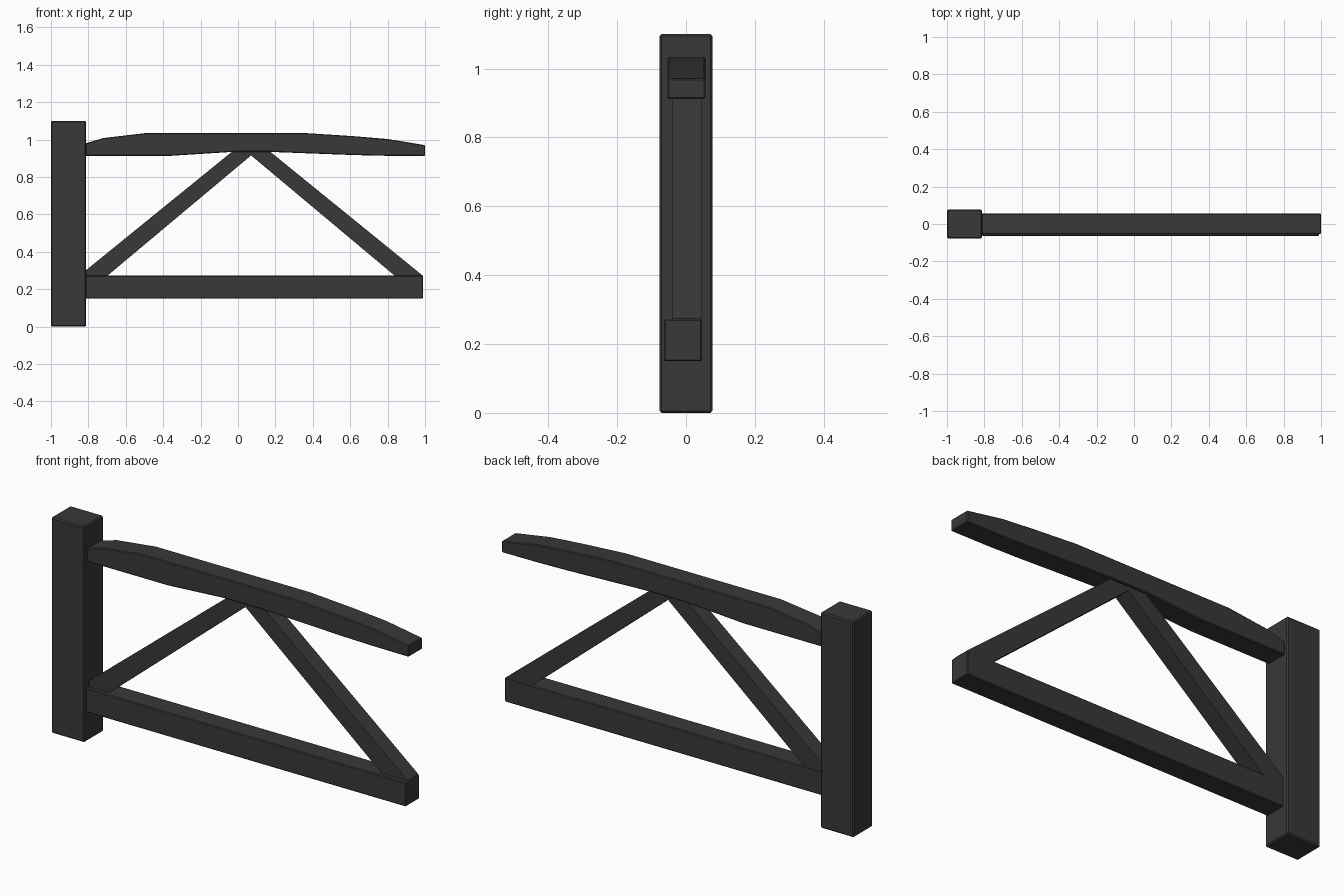
import bpy, bmesh

if "Cube" in bpy.data.objects:
    bpy.data.objects.remove(bpy.data.objects["Cube"])

wood = bpy.data.materials.new("dark_wood")
wood.diffuse_color = (0.04, 0.04, 0.04, 1)
wood.use_nodes = True
wood.node_tree.nodes["Principled BSDF"].inputs["Base Color"].default_value = wood.diffuse_color


def prism(name, profile, y0, y1, bevel=0.004):
    """Extrude an XZ outline from y0 to y1, with slightly eased edges."""
    bm = bmesh.new()
    face = bm.faces.new([bm.verts.new((x, y0, z)) for x, z in profile])
    ext = bmesh.ops.extrude_face_region(bm, geom=[face])
    verts = [v for v in ext["geom"] if isinstance(v, bmesh.types.BMVert)]
    bmesh.ops.translate(bm, verts=verts, vec=(0, y1 - y0, 0))
    bmesh.ops.recalc_face_normals(bm, faces=bm.faces)
    mesh = bpy.data.meshes.new(name)
    bm.to_mesh(mesh)
    bm.free()
    mesh.materials.append(wood)
    obj = bpy.data.objects.new(name, mesh)
    bpy.context.collection.objects.link(obj)
    if bevel:
        mod = obj.modifiers.new("eased_edges", 'BEVEL')
        mod.width = bevel
        mod.segments = 1
        mod.limit_method = 'ANGLE'
    return obj


def box(x0, x1, z0, z1):
    return [(x0, z0), (x1, z0), (x1, z1), (x0, z1)]


# Upright post
prism("post", box(-1.0, -0.812, 0.0, 1.1), -0.077, 0.077, 0.006)

# Straight lower rail
prism("lower_rail", box(-0.815, 0.99, 0.15, 0.272), -0.063, 0.046)

# Arched upper rail
prism("upper_rail", [
    (-0.815, 0.913), (-0.36, 0.913), (-0.03, 0.934), (0.17, 0.934),
    (0.62, 0.917), (0.80, 0.913), (1.0, 0.912), (1.0, 0.97),
    (0.80, 1.003), (0.62, 1.018), (0.37, 1.034), (-0.50, 1.034),
    (-0.72, 1.008), (-0.815, 0.98)], -0.054, 0.056)

# Diagonal braces meeting under the upper rail
prism("left_brace", [
    (-0.812, 0.262), (-0.71, 0.262), (0.07, 0.915), (0.07, 0.945),
    (-0.02, 0.945), (-0.812, 0.302)], -0.041, 0.045, 0)
prism("right_brace", [
    (0.85, 0.262), (0.986, 0.262), (0.986, 0.274), (0.16, 0.945),
    (0.07, 0.945), (0.07, 0.915)], -0.041, 0.045, 0)
